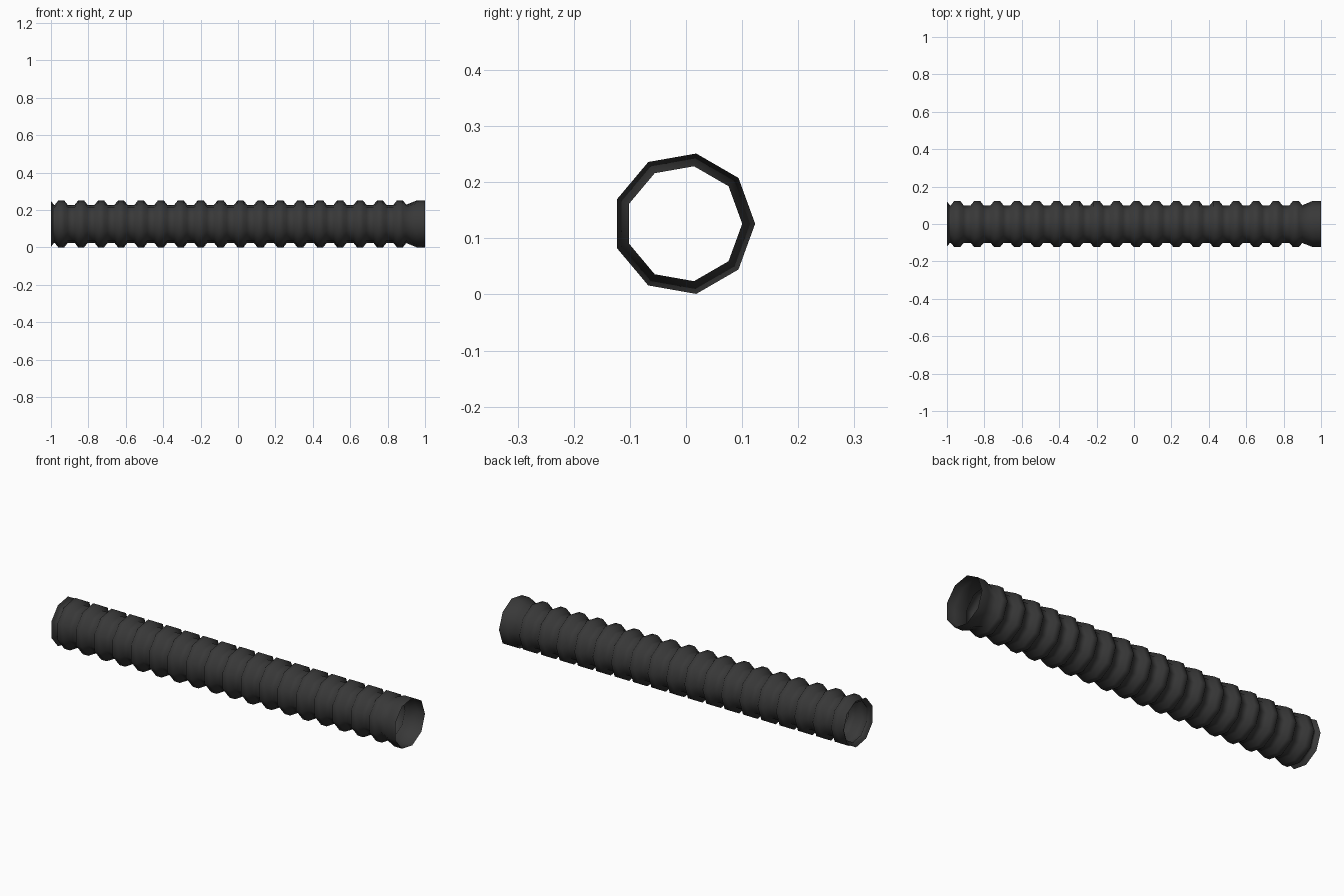
import bpy, bmesh, math

if "Cube" in bpy.data.objects:
    bpy.data.objects.remove(bpy.data.objects["Cube"])

SIDES, R_OUT, R_IN = 9, 0.127, 0.104
PITCH, FIRST = 0.1065, -0.945       # rib spacing, centre of first full rib
CREST, FOOT = 0.016, 0.034          # half widths of rib top and rib base

# Corrugated profile along x: end rim, repeated ribs, end rim
profile = [(-1.0, 0.124), (-0.992, R_IN + 0.01), (-0.985, R_IN)]
for i in range(18):
    c = FIRST + i * PITCH
    profile += [(c - FOOT, R_IN), (c - CREST, R_OUT), (c + CREST, R_OUT), (c + FOOT, R_IN)]
profile += [(0.955, R_OUT), (1.0, R_OUT)]

# Revolve as an open nine-sided shell
bm = bmesh.new()
rings = []
for x, r in profile:
    rings.append([bm.verts.new((x, -0.0038 + r * math.cos(math.tau * k / SIDES),
                                0.126 + r * math.sin(math.tau * k / SIDES)))
                  for k in range(SIDES)])
for a, b in zip(rings, rings[1:]):
    for k in range(SIDES):
        n = (k + 1) % SIDES
        bm.faces.new((a[k], a[n], b[n], b[k]))
bmesh.ops.recalc_face_normals(bm, faces=bm.faces)
for f in bm.faces:
    f.smooth = True
mesh = bpy.data.meshes.new("corrugated_pipe")
bm.to_mesh(mesh)
bm.free()
pipe = bpy.data.objects.new("corrugated_pipe", mesh)
bpy.context.collection.objects.link(pipe)

# Dark plastic
mat = bpy.data.materials.new("dark_plastic")
mat.diffuse_color = (0.04, 0.04, 0.04, 1)
mat.use_nodes = True
mat.node_tree.nodes["Principled BSDF"].inputs["Base Color"].default_value = mat.diffuse_color
mesh.materials.append(mat)
